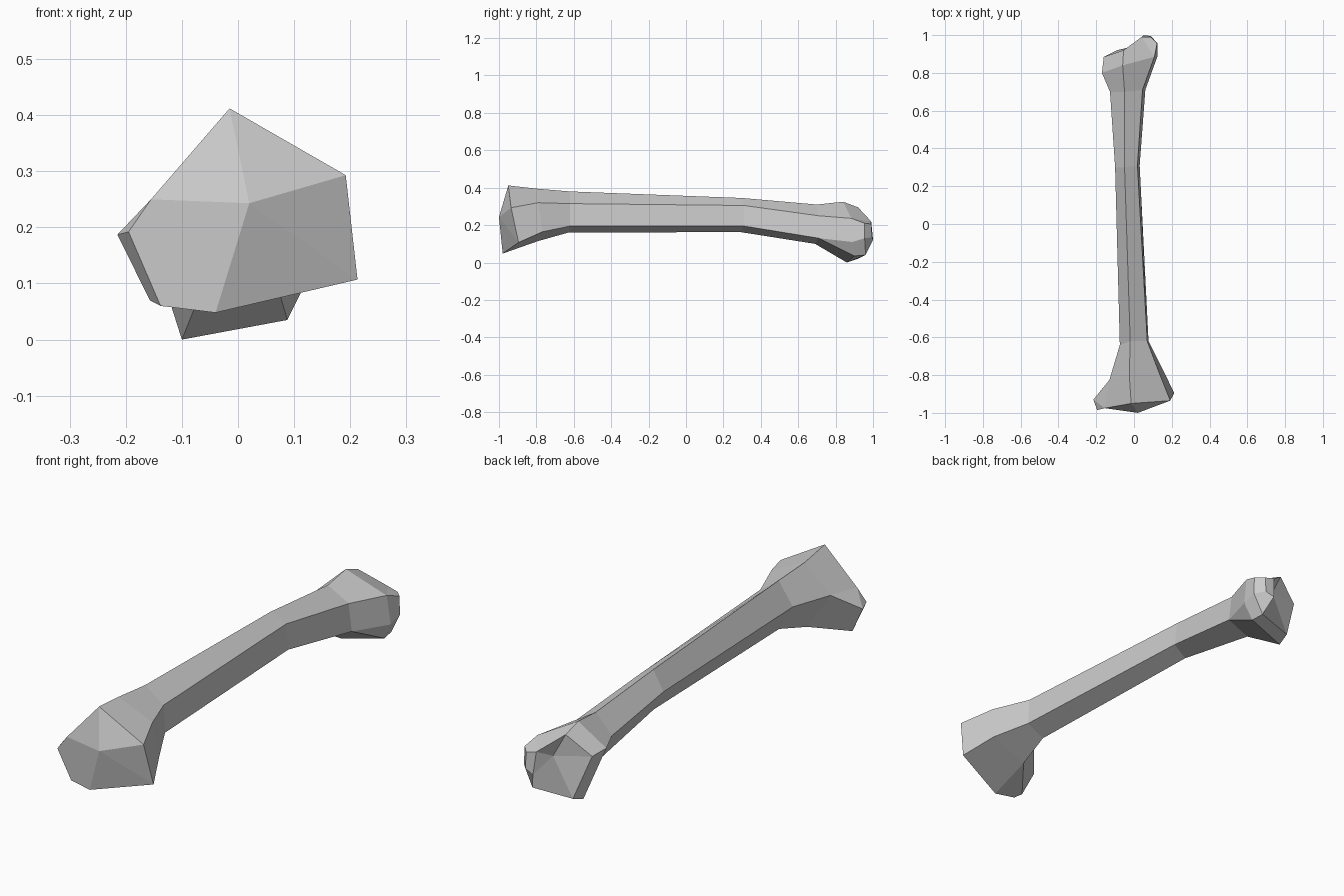
import bpy
import bmesh

cube = bpy.data.objects.get("Cube")
if cube:
    bpy.data.objects.remove(cube, do_unlink=True)

# One flat colour for the whole bone
bone_grey = bpy.data.materials.new("bone_grey")
bone_grey.use_nodes = True
colour = (0.6, 0.6, 0.6, 1.0)
bone_grey.diffuse_color = colour
bone_grey.node_tree.nodes["Principled BSDF"].inputs["Base Color"].default_value = colour

bm = bmesh.new()


def add_points(points):
    """Turn a dictionary of named positions into named vertices."""
    return {name: bm.verts.new(position) for name, position in points.items()}


def add_faces(verts, faces):
    """Each word names the corners of one face."""
    for face in faces:
        bm.faces.new([verts[name] for name in face.split()])


def bridge(ring_a, ring_b):
    """Join two rings of equal size with a band of quads."""
    count = len(ring_a)
    for i in range(count):
        j = (i + 1) % count
        bm.faces.new((ring_a[i], ring_a[j], ring_b[j], ring_b[i]))


# Shaft: five long edges, each a path from the front flare to the back neck
SIDES = ("top", "upper", "lower", "base", "side")
shaft_edges = {
    "top": [(-.025, -.80, .395), (-.02, -.62, .38), (-.05, .30, .345), (-.05, .70, .31)],
    "upper": [(.134, -.79, .32), (.07, -.62, .315), (.018, .31, .305), (.045, .71, .25)],
    "lower": [(.15, -.765, .165), (.077, -.62, .195), (.03, .31, .195), (.06, .71, .13)],
    "base": [(-.04, -.79, .115), (-.015, -.63, .16), (-.045, .29, .163), (-.06, .69, .10)],
    "side": [(-.13, -.825, .265), (-.075, -.64, .27), (-.10, .30, .26), (-.127, .70, .225)],
}
rings = [[bm.verts.new(p) for p in ring]
         for ring in zip(*(shaft_edges[side] for side in SIDES))]
for ring_a, ring_b in zip(rings, rings[1:]):
    bridge(ring_a, ring_b)

# Front head: wide flare with a low faceted point and a knob on one side
front = add_points({
    "crown": (-.015, -.95, .412),
    "shoulder": (.192, -.935, .293),
    "hip": (.213, -.895, .107),
    "foot": (-.04, -.98, .048),
    "toe": (-.138, -.97, .06),
    "heel": (-.157, -.94, .07),
    "knob": (-.215, -.93, .187),
    "knob_face": (-.195, -.985, .192),
    "cheek": (-.155, -.975, .25),
    "centre": (.02, -1.0, .243),
})
front.update(zip(SIDES, rings[0]))
add_faces(front, (
    "centre crown shoulder",
    "centre shoulder hip",
    "centre hip foot",
    "centre foot toe knob_face cheek",
    "centre cheek crown",
    "cheek knob_face knob",
    "knob_face toe heel knob",
    "top upper shoulder crown",
    "upper lower hip shoulder",
    "lower base foot hip",
    "base heel toe foot",
    "base side knob heel",
    "side cheek knob",
    "side top crown cheek",
))

# Back head: two condyles with a shallow hollow between them
back = add_points({
    "crown": (-.06, .84, .325),
    "shoulder": (.108, .885, .236),
    "hip": (.125, .89, .11),
    "heel": (.088, .90, .035),
    "foot": (-.10, .86, 0),
    "cheek": (-.17, .80, .22),
    "crown_end": (-.055, .92, .295),
    "cheek_end": (-.16, .885, .213),
    "foot_end": (-.09, .92, .02),
    "heel_end": (.08, .96, .04),
    "hip_end": (.125, .955, .13),
    "shoulder_end": (.122, .955, .21),
    "tip_a": (.04, .99, .22),
    "tip_b": (.09, .99, .206),
    "tip_c": (.09, .995, .135),
    "tip_d": (.05, 1.0, .12),
    "hollow": (0, .93, .19),
})
back.update(zip(SIDES, rings[-1]))
add_faces(back, (
    # neck widening into the head
    "top upper shoulder crown",
    "upper lower hip shoulder",
    "lower heel hip",
    "lower base foot heel",
    "base side cheek foot",
    "side top crown cheek",
    # rim
    "crown crown_end cheek_end cheek",
    "cheek cheek_end foot_end foot",
    "foot foot_end heel_end heel",
    "heel heel_end hip_end hip",
    "hip hip_end shoulder_end shoulder",
    "shoulder shoulder_end tip_b",
    "shoulder tip_b tip_a",
    "crown shoulder tip_a crown_end",
    # larger condyle tip
    "tip_a tip_b tip_c tip_d",
    "tip_b shoulder_end hip_end tip_c",
    "tip_c hip_end heel_end tip_d",
    # hollow
    "hollow crown_end tip_a",
    "hollow tip_a tip_d",
    "hollow tip_d heel_end foot_end",
    "hollow foot_end cheek_end",
    "hollow cheek_end crown_end",
))

bmesh.ops.recalc_face_normals(bm, faces=bm.faces)
mesh = bpy.data.meshes.new("bone")
bm.to_mesh(mesh)
bm.free()
mesh.materials.append(bone_grey)
bone = bpy.data.objects.new("bone", mesh)
bpy.context.scene.collection.objects.link(bone)
